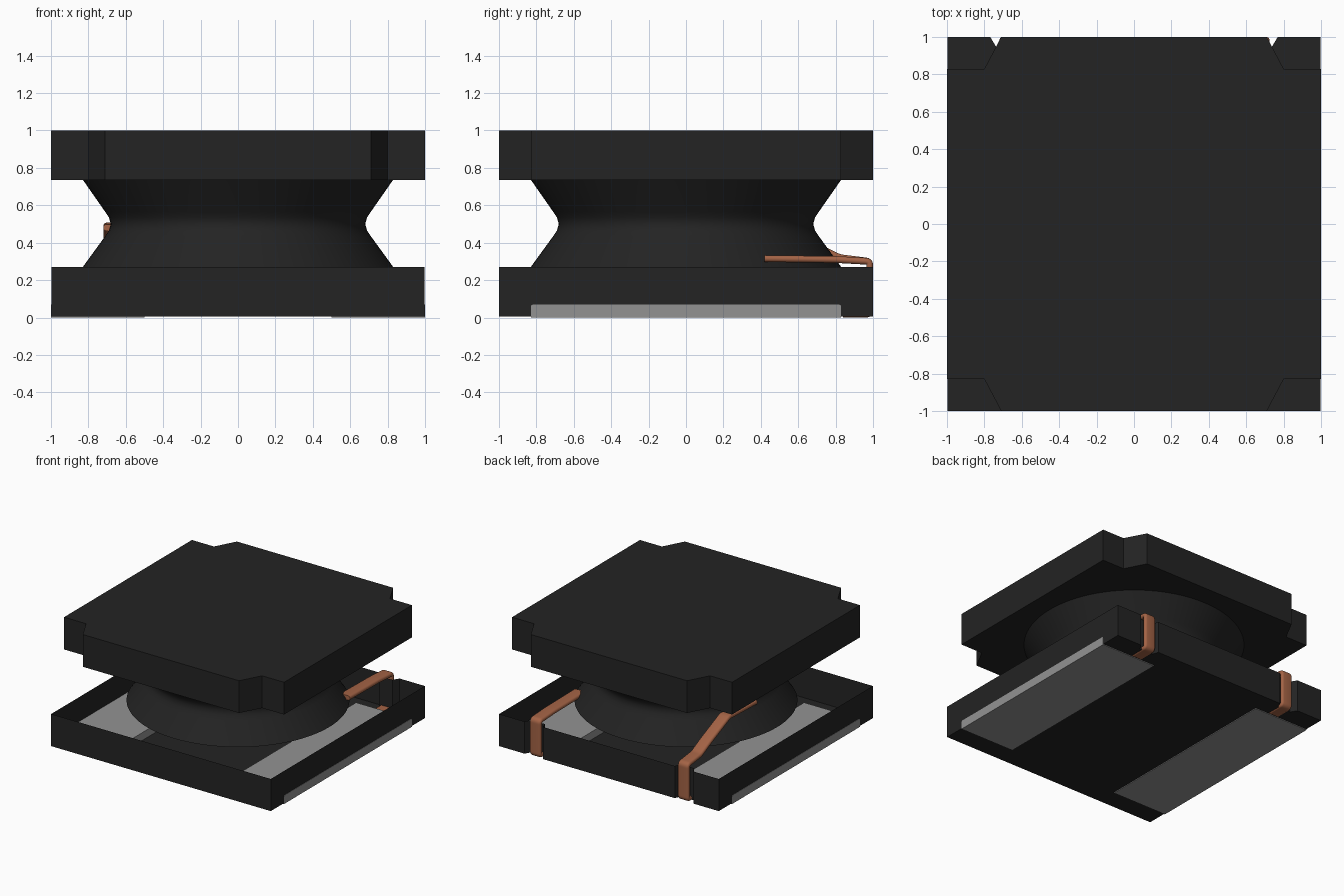
import bpy, bmesh, math
from mathutils import Vector, Matrix

cube = bpy.data.objects.get("Cube")
if cube:
    bpy.data.objects.remove(cube, do_unlink=True)


def material(name, rgb):
    m = bpy.data.materials.new(name)
    m.use_nodes = True
    m.diffuse_color = (*rgb, 1)
    m.node_tree.nodes["Principled BSDF"].inputs["Base Color"].default_value = (*rgb, 1)
    return m


FERRITE = material("dark_ferrite", (0.017, 0.017, 0.017))
METAL = material("grey_metal", (0.29, 0.29, 0.29))
COPPER = material("copper", (0.37, 0.125, 0.06))


def add_object(name, bm, mat):
    bmesh.ops.recalc_face_normals(bm, faces=bm.faces)
    mesh = bpy.data.meshes.new(name)
    bm.to_mesh(mesh)
    bm.free()
    mesh.materials.append(mat)
    obj = bpy.data.objects.new(name, mesh)
    bpy.context.collection.objects.link(obj)
    return obj


def prism(name, outline, z0, z1, mat, open_top=False):
    bm = bmesh.new()
    low = [bm.verts.new((x, y, z0)) for x, y in outline]
    high = [bm.verts.new((x, y, z1)) for x, y in outline]
    bm.faces.new(low)
    if not open_top:
        bm.faces.new(high)
    n = len(outline)
    for i in range(n):
        j = (i + 1) % n
        bm.faces.new((low[i], low[j], high[j], high[i]))
    return add_object(name, bm, mat)


# Upper flange: square plate with notched corners
quarter = [(1, 0.83), (0.8, 0.83), (0.71, 1)]
half = quarter + [(-x, y) for x, y in reversed(quarter)]
prism("upper_flange", half + [(-x, -y) for x, y in half], 0.735, 1, FERRITE)

# Lower tray: open shell with two wire slots in the back edge
slot = [(1, 1), (0.77, 1), (0.74, 0.95), (0.62, 0.95), (0.6, 1)]
tray = slot + [(-x, y) for x, y in reversed(slot)] + [(-1, -1), (1, -1)]
prism("lower_tray", [(x * 0.998, y) for x, y in tray], 0.006, 0.27, FERRITE, True)

# Waisted drum between the flanges
profile = [(0.83, 0.27), (0.71, 0.435), (0.69, 0.465), (0.68, 0.5),
           (0.69, 0.535), (0.71, 0.565), (0.83, 0.737)]
bm = bmesh.new()
verts = [bm.verts.new((r, 0, z)) for r, z in profile]
edges = [bm.edges.new(pair) for pair in zip(verts, verts[1:])]
bmesh.ops.spin(bm, geom=verts + edges, cent=(0, 0, 0), axis=(0, 0, 1),
               angle=math.tau, steps=96, use_duplicate=False)
bmesh.ops.remove_doubles(bm, verts=bm.verts, dist=0.0005)
drum = add_object("drum_core", bm, FERRITE)
for poly in drum.data.polygons:
    poly.use_smooth = True

# Terminal pads with softened upper ends
for side, name in ((1, "left_terminal"), (-1, "right_terminal")):
    bm = bmesh.new()
    bmesh.ops.create_cube(bm, size=1, matrix=Matrix.Translation((side * 0.75, 0, 0.035))
                          @ Matrix.Diagonal((0.5, 1.66, 0.07, 1)))
    ends = [e for e in bm.edges if all(v.co.z > 0.05 for v in e.verts)
            and abs(e.verts[0].co.y - e.verts[1].co.y) < 0.01]
    bmesh.ops.bevel(bm, geom=ends, offset=0.015, segments=3, profile=0.5, affect='EDGES')
    add_object(name, bm, METAL)


def ribbon(name, x, path):
    """Flat rounded wire following a (y, z) path with tight bends."""
    pts = [Vector(p) for p in path]
    dense = [pts[0]]
    for a, b, c in zip(pts, pts[1:], pts[2:]):
        dense += [b + (a - b).normalized() * 0.04, b, b + (c - b).normalized() * 0.04]
    dense.append(pts[-1])
    curve = bpy.data.curves.new(name, 'CURVE')
    curve.dimensions = '2D'
    curve.extrude = 0.032
    curve.bevel_depth = 0.018
    curve.bevel_resolution = 3
    curve.use_fill_caps = True
    spline = curve.splines.new('NURBS')
    spline.points.add(len(dense) - 1)
    for p, co in zip(spline.points, dense):
        p.co = (co.x, co.y, 0, 1)
    spline.order_u = 3
    spline.use_endpoint_u = True
    spline.resolution_u = 6
    curve.materials.append(COPPER)
    obj = bpy.data.objects.new(name, curve)
    obj.location.x = x
    obj.rotation_euler = (math.pi / 2, 0, math.pi / 2)
    bpy.context.collection.objects.link(obj)


# Wire ends: foot under the tray, up the slot, then onto the drum
foot = [(0.84, 0.018), (0.982, 0.018), (0.982, 0.3)]
ribbon("left_wire", 0.675, foot + [(0.8, 0.31), (0.42, 0.315)])
ribbon("right_wire", -0.67, foot + [(0.82, 0.32), (0.7, 0.38), (0.45, 0.49), (0.1, 0.48)])
